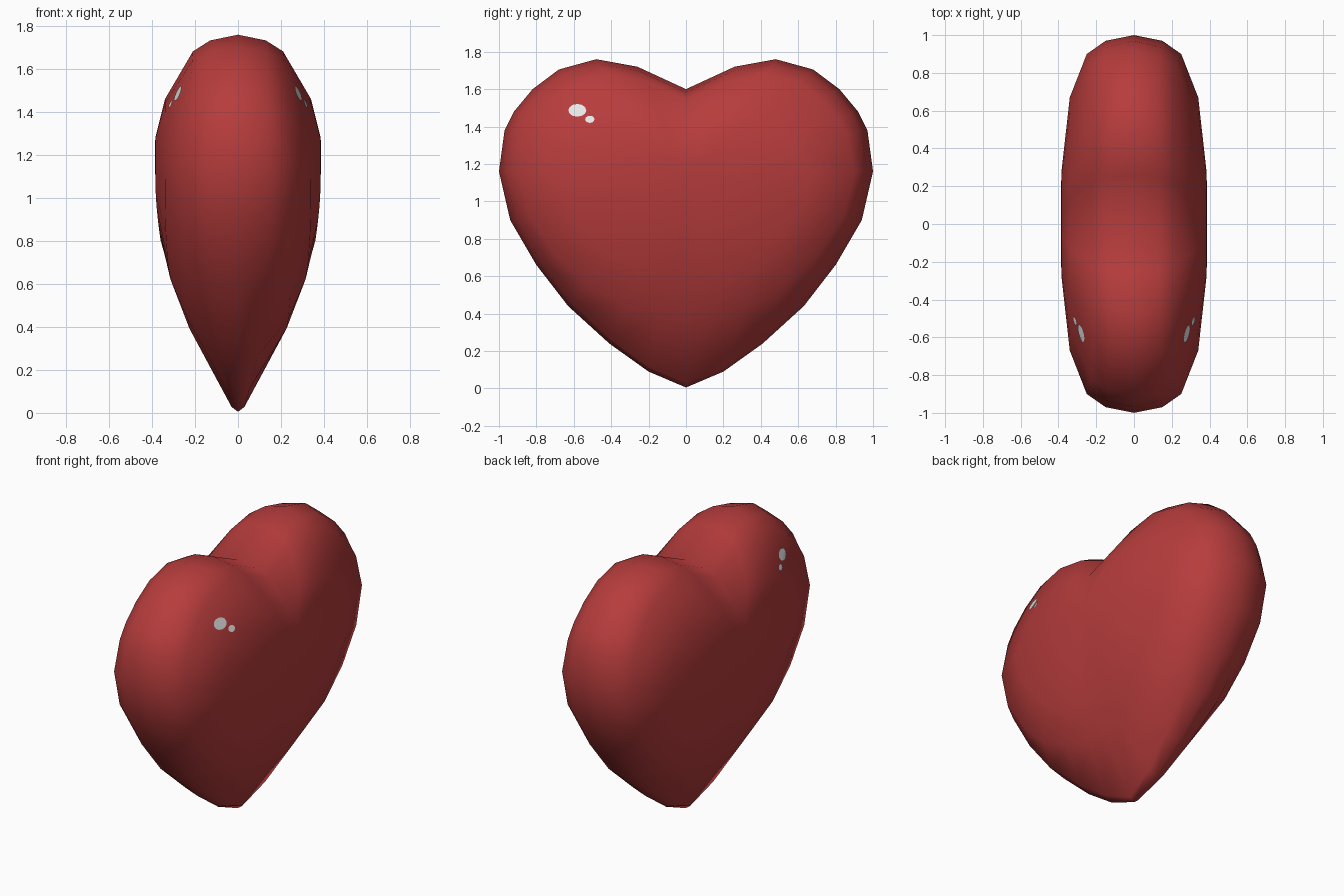
import bpy, math
from mathutils import Vector
from mathutils.bvhtree import BVHTree

if "Cube" in bpy.data.objects:
    bpy.data.objects.remove(bpy.data.objects["Cube"])


def material(name, rgb):
    m = bpy.data.materials.new(name)
    m.diffuse_color = (*rgb, 1)
    m.use_nodes = True
    m.node_tree.nodes["Principled BSDF"].inputs["Base Color"].default_value = m.diffuse_color
    return m


def add_mesh(name, verts, faces, mat):
    me = bpy.data.meshes.new(name)
    me.from_pydata(verts, [], faces)
    me.materials.append(mat)
    for p in me.polygons:
        p.use_smooth = True
    ob = bpy.data.objects.new(name, me)
    bpy.context.collection.objects.link(ob)
    return ob


red = material("heart red", (0.47, 0.045, 0.045))
white = material("highlight white", (0.9, 0.9, 0.9))

# Half outline (y, z) from the cleft down to the tip, then mirrored
half = [(0, 1.6), (.26, 1.72), (.48, 1.76), (.68, 1.705), (.82, 1.6), (.92, 1.48),
        (.97, 1.38), (1, 1.16), (.94, .9), (.8, .66), (.63, .44), (.41, .24),
        (.2, .09), (0, .005)]
outline = half + [(-y, z) for y, z in half[-2:0:-1]]
CZ = 1.16

# Cross-sections (scale towards the centre, half thickness) by direction
side = [(1, 0), (.97, .15), (.9, .25), (.67, .34), (.27, .385)]
top = [(1, 0), (.955, .13), (.87, .21), (.5, .34), (.2, .385)]
bottom = [(1, 0), (.98, .03), (.67, .22), (.5, .29), (.31, .36)]


def ring_point(i, y, z, sign):
    dz = z - CZ
    other, w = (top, dz / .6) if dz > 0 else (bottom, (-dz / 1.155) ** 3)
    s = side[i][0] * (1 - w) + other[i][0] * w
    x = side[i][1] * (1 - w) + other[i][1] * w
    return (sign * x, y * s, CZ + dz * s)


# Heart body: rings from one face, over the rim, to the other face
n = len(outline)
rings = [(i, 1) for i in (4, 3, 2, 1, 0)] + [(i, -1) for i in (1, 2, 3, 4)]
verts = [ring_point(i, y, z, s) for i, s in rings for y, z in outline]
faces = []
for r in range(len(rings) - 1):
    for k in range(n):
        a, b = r * n + k, r * n + (k + 1) % n
        faces.append((a, a + n, b + n, b))
verts += [(.386, 0, CZ), (-.386, 0, CZ)]
last = (len(rings) - 1) * n
for k in range(n):
    j = (k + 1) % n
    faces.append((len(verts) - 2, k, j))
    faces.append((len(verts) - 1, last + j, last + k))
heart = add_mesh("heart", verts, faces, red)

# Make sure the normals face outwards
import bmesh
bm = bmesh.new()
bm.from_mesh(heart.data)
bmesh.ops.recalc_face_normals(bm, faces=bm.faces)
bm.to_mesh(heart.data)
tree = BVHTree.FromBMesh(bm)
bm.free()


# Shine spots: thin discs draped on both faces
def shine(name, cy, cz, ry, rz, sign):
    pts = [(cy, cz)]
    for f in (.5, 1):
        for k in range(12):
            a = math.tau * k / 12
            pts.append((cy + f * ry * math.cos(a), cz + f * rz * math.sin(a)))
    vs = []
    for y, z in pts:
        hit, nor, _, _ = tree.ray_cast(Vector((sign * 2, y, z)), Vector((-sign, 0, 0)))
        vs.append(hit + nor * .005)
    fs = []
    for k in range(12):
        a, b = 1 + k, 1 + (k + 1) % 12
        fs += [(0, a, b), (a, a + 12, b + 12, b)]
    if sign < 0:
        fs = [f[::-1] for f in fs]
    add_mesh(name, vs, fs, white)


for sign, tag in ((1, "right"), (-1, "left")):
    shine("large_shine_" + tag, -.58, 1.485, .048, .034, sign)
    shine("small_shine_" + tag, -.513, 1.437, .025, .019, sign)
